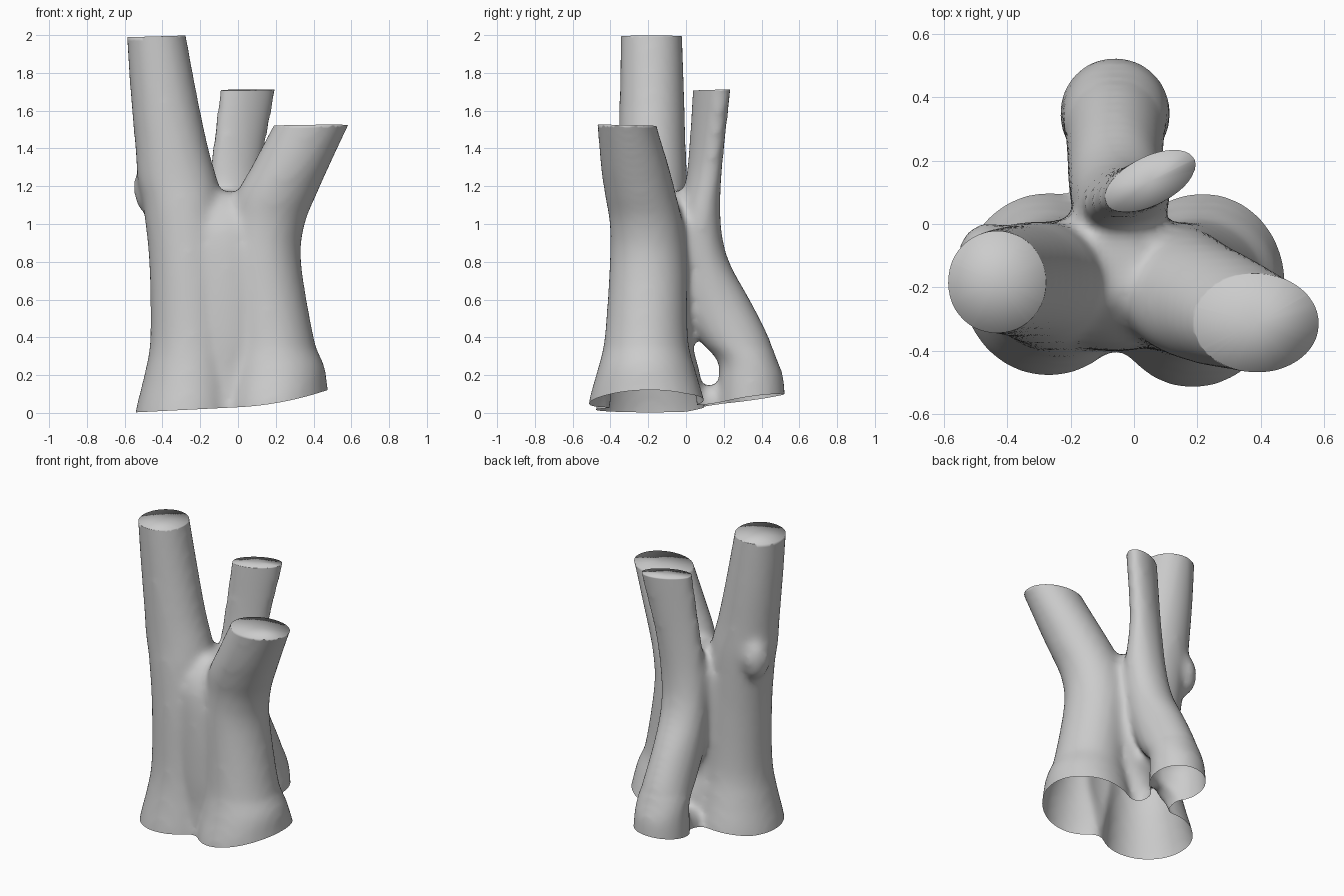
import bpy, bmesh, math
from mathutils import Vector, Matrix

if "Cube" in bpy.data.objects:
    bpy.data.objects.remove(bpy.data.objects["Cube"])

N = 24
src = bmesh.new()


def refine(sections, steps=4):
    """Smooth curve through the sections (Catmull-Rom)."""
    out = []
    for i in range(len(sections) - 1):
        p = [sections[max(0, min(len(sections) - 1, i + k))] for k in (-1, 0, 1, 2)]
        for s in range(steps):
            t = s / steps
            out.append([.5 * (2 * b + (c - a) * t + (2 * a - 5 * b + 4 * c - d) * t * t
                              + (3 * b - a - 3 * c + d) * t ** 3) for a, b, c, d in zip(*p)])
    return out + [sections[-1]]


def limb(sections):
    """Closed tube through ellipses (z, cx, cy, rx, ry, tilt in degrees)."""
    rings = []
    for z, cx, cy, rx, ry, tilt in refine(sections):
        t = math.radians(tilt)
        ring = []
        for i in range(N):
            a = 2 * math.pi * i / N
            u, v = rx * math.cos(a), ry * math.sin(a)
            ring.append(src.verts.new((cx + u * math.cos(t) - v * math.sin(t),
                                       cy + u * math.sin(t) + v * math.cos(t), z)))
        rings.append(ring)
    for lo, hi in zip(rings, rings[1:]):
        for i in range(N):
            j = (i + 1) % N
            src.faces.new((lo[i], lo[j], hi[j], hi[i]))
    src.faces.new(rings[0][::-1])
    src.faces.new(rings[-1])


def lump(center, radii):
    m = Matrix.Translation(center) @ Matrix.Diagonal((*radii, 1))
    bmesh.ops.create_uvsphere(src, u_segments=16, v_segments=10, radius=1, matrix=m)


# Tall left stem
limb([(-.2, -.28, -.19, .29, .31, 0), (0, -.27, -.19, .275, .29, 0), (.2, -.255, -.195, .242, .25, 0),
      (.4, -.245, -.2, .22, .22, 0), (.8, -.26, -.195, .212, .205, 0), (1.1, -.295, -.185, .21, .195, 0),
      (1.23, -.32, -.18, .213, .188, 0), (1.4, -.35, -.18, .195, .18, 0), (1.7, -.395, -.18, .176, .172, 0),
      (2.1, -.445, -.185, .152, .162, 0)])
# Leaning right stem
limb([(-.2, .21, -.2, .285, .33, -15), (0, .2, -.21, .275, .31, -15), (.2, .2, -.21, .258, .262, -10),
      (.4, .18, -.21, .222, .222, 0), (.8, .13, -.2, .205, .205, 0), (1.0, .15, -.21, .205, .195, 0),
      (1.15, .2, -.24, .215, .19, 0), (1.3, .275, -.27, .207, .182, 0), (1.52, .385, -.312, .2, .158, 0),
      (1.7, .48, -.34, .195, .15, 0)])
# Thin back stem with its own root leg
limb([(-.2, -.06, .35, .18, .18, 0), (.1, -.06, .345, .172, .175, 0), (.26, -.06, .325, .165, .158, 0),
      (.4, -.06, .25, .155, .19, 0), (.6, -.06, .15, .15, .19, 0), (.8, -.05, .09, .15, .14, 0),
      (1.0, -.035, .07, .15, .115, 10), (1.3, -.01, .1, .145, .082, 22), (1.7, .05, .135, .163, .078, 27),
      (1.85, .072, .147, .163, .078, 27)])
# Trunk core filling between the stems
limb([(-.2, -.06, -.15, .17, .26, 0), (0, -.06, -.15, .17, .25, 0), (.2, -.06, -.16, .2, .235, 0),
      (.4, -.06, -.185, .27, .218, 0), (.7, -.06, -.175, .28, .225, 0), (.95, -.07, -.165, .27, .215, 0),
      (1.08, -.075, -.145, .21, .18, 0), (1.17, -.08, -.12, .08, .12, 0)])
# Root bridge and knot
lump((-.09, .13, 0), (.09, .13, .12))
lump((-.46, -.09, 1.19), (.095, .095, .15))

bmesh.ops.recalc_face_normals(src, faces=src.faces)
mesh = bpy.data.meshes.new("tree_stump")
src.to_mesh(mesh)
src.free()
stump = bpy.data.objects.new("tree_stump", mesh)
bpy.context.collection.objects.link(stump)

# Merge the limbs into one skin
rem = stump.modifiers.new("merge", 'REMESH')
rem.mode = 'VOXEL'
rem.voxel_size = .022
sm = stump.modifiers.new("soften", 'SMOOTH')
sm.factor = .5
sm.iterations = 14
bpy.context.view_layer.update()
dg = bpy.context.evaluated_depsgraph_get()
merged = bpy.data.meshes.new_from_object(stump.evaluated_get(dg))
stump.modifiers.clear()
stump.data = merged
bm = bmesh.new()
bm.from_mesh(merged)


def trim(co, no, test):
    """Cut away the side the normal points to, for faces passing the test."""
    faces = [f for f in bm.faces if test(f.calc_center_median())]
    geom = set(faces)
    for f in faces:
        geom.update(f.edges)
        geom.update(f.verts)
    r = bmesh.ops.bisect_plane(bm, geom=list(geom), dist=1e-5, plane_co=co,
                               plane_no=no, clear_outer=True)
    return [e for e in r['geom_cut'] if isinstance(e, bmesh.types.BMEdge)]


# Sawn tops, capped
cuts = [((-.44, -.18, 1.993), (-.03, 0, 1), lambda c: c.x < -.1 and c.z > 1.8),
        ((.38, -.31, 1.522), (-.01, .02, 1), lambda c: c.x > .05 and c.y < -.07 and c.z > 1.35),
        ((.05, .13, 1.71), (0, -.03, 1), lambda c: c.x > -.17 and c.y > -.05 and c.z > 1.55)]
for co, no, test in cuts:
    edges = trim(co, no, test)
    caps = bmesh.ops.holes_fill(bm, edges=edges, sides=0)['faces']
    bmesh.ops.poke(bm, faces=caps)

# Open, uneven bottom edge
trim((0, 0, 0), (0, 0, -1), lambda c: c.z < .2)
for v in bm.verts:
    w = max(0, 1 - v.co.z / .35)
    x, y = v.co.x, v.co.y
    v.co.z += w * max(0, .03 + .05 * x + .3 * max(0, x) ** 2 + .14 * max(0, y))
bmesh.ops.recalc_face_normals(bm, faces=bm.faces)
for f in bm.faces:
    f.smooth = True
bm.to_mesh(merged)
bm.free()
